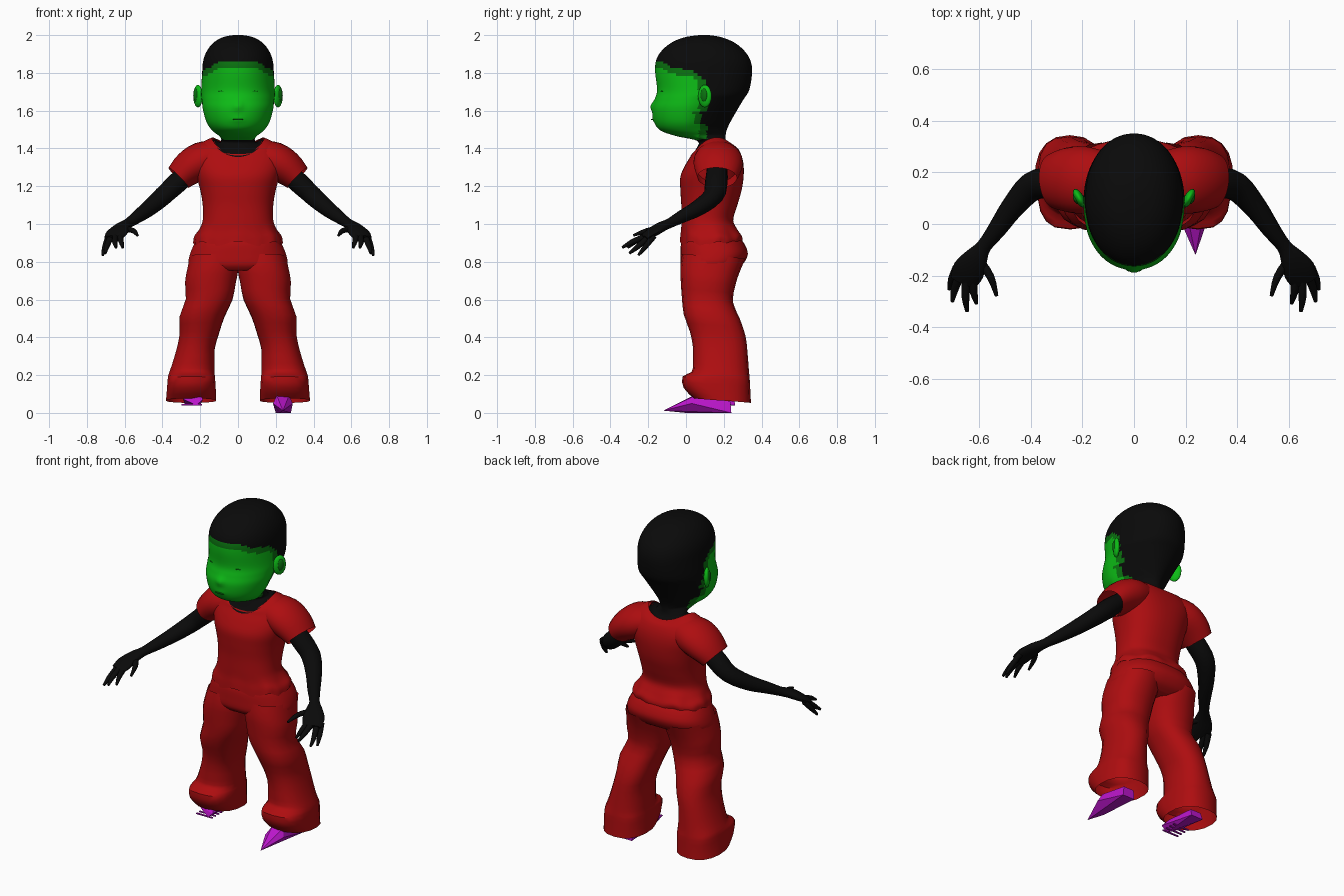
import bpy, bmesh, math
from mathutils import Vector

if "Cube" in bpy.data.objects:
    bpy.data.objects.remove(bpy.data.objects["Cube"])


def material(name, rgb):
    m = bpy.data.materials.new(name)
    m.diffuse_color = (*rgb, 1)
    m.use_nodes = True
    m.node_tree.nodes["Principled BSDF"].inputs["Base Color"].default_value = m.diffuse_color
    return m


BLACK = material("black", (0.003, 0.003, 0.003))
RED = material("red", (0.42, 0.004, 0.005))
GREEN = material("green", (0.004, 0.5, 0.008))
DARK = material("dark green", (0.003, 0.17, 0.005))
PURPLE = material("purple", (0.5, 0.008, 0.6))


def finish(name, bm, mats, rule=None, angle=50):
    bmesh.ops.recalc_face_normals(bm, faces=bm.faces)
    me = bpy.data.meshes.new(name)
    bm.to_mesh(me)
    bm.free()
    ob = bpy.data.objects.new(name, me)
    bpy.context.collection.objects.link(ob)
    for m in mats:
        me.materials.append(m)
    if rule:
        for p in me.polygons:
            p.material_index = rule(p.center)
    bpy.ops.object.select_all(action='DESELECT')
    bpy.context.view_layer.objects.active = ob
    ob.select_set(True)
    bpy.ops.object.shade_smooth_by_angle(angle=math.radians(angle))
    return ob


def smooth(rows, steps):
    """Catmull-Rom through rows of numbers"""
    out = []
    for i in range(len(rows) - 1):
        a, b, c, d = (rows[max(0, min(len(rows) - 1, i + k))] for k in (-1, 0, 1, 2))
        for s in range(steps):
            t = s / steps
            out.append([0.5 * (2*q + (r-p)*t + (2*p-5*q+4*r-w)*t*t + (3*q-p-3*r+w)*t**3)
                        for p, q, r, w in zip(a, b, c, d)])
    return out + [list(rows[-1])]


def skin(bm, rings, cap_start=False, cap_end=False):
    vs = [[bm.verts.new(p) for p in r] for r in rings]
    n = len(vs[0])
    for a, b in zip(vs, vs[1:]):
        for i in range(n):
            bm.faces.new((a[i], a[(i+1) % n], b[(i+1) % n], b[i]))
    if cap_start:
        bm.faces.new(vs[0])
    if cap_end:
        bm.faces.new(vs[-1])


def stack(name, rows, mats, n=32, steps=4, side=1, caps=(0, 0), warp=None, rule=None):
    """Horizontal rings: z, x min, x max, y front, y back, squareness, tilt, saddle"""
    rings = []
    for z, x0, x1, y0, y1, p, tilt, sad in smooth(rows, steps):
        ring = []
        for i in range(n):
            a = math.tau * (i + 0.5) / n
            c, s = math.cos(a), math.sin(a)
            v = Vector(((x0+x1)/2 + (x1-x0)/2 * math.copysign(abs(c)**(2/p), c),
                        (y0+y1)/2 + (y1-y0)/2 * math.copysign(abs(s)**(2/p), s),
                        z + tilt*s + sad*c*c))
            if warp:
                v = warp(v, a)
            v.x *= side
            ring.append(v)
        rings.append(ring)
    bm = bmesh.new()
    skin(bm, rings, *caps)
    return finish(name, bm, mats, rule)


def tube(bm, rows, side, n=12, steps=3, caps=(0, 1)):
    """Rings along a path: x, y, z, sideways radius, upright radius"""
    path = smooth(rows, steps)
    rings = []
    for k, (x, y, z, ra, rb) in enumerate(path):
        d = Vector(path[min(k+1, len(path)-1)][:3]) - Vector(path[max(k-1, 0)][:3])
        d.normalize()
        u = d.cross(Vector((0, 0, 1))).normalized()
        w = u.cross(d)
        ring = []
        for i in range(n):
            a = math.tau * i / n
            v = Vector((x, y, z)) + u * ra * math.cos(a) + w * rb * math.sin(a)
            v.x *= side
            ring.append(v)
        rings.append(ring)
    skin(bm, rings, *caps)


def blob(name, loc, size, mat, turn=0):
    bm = bmesh.new()
    bmesh.ops.create_uvsphere(bm, u_segments=16, v_segments=10, radius=1)
    for v in bm.verts:
        v.co = Vector(a*b for a, b in zip(v.co, size))
    ob = finish(name, bm, [mat])
    ob.location = loc
    ob.rotation_euler.z = turn
    return ob


def hull(name, pts, side=1, lift=0):
    bm = bmesh.new()
    for x, y, z in pts:
        bm.verts.new((x * side, y, z + lift))
    bmesh.ops.convex_hull(bm, input=bm.verts)
    return finish(name, bm, [PURPLE], angle=20)


# Head, neck and hair in one skin: z, half width, front, back, tilt, saddle
head = [(1.385, .14, .02, .25, .03, .06), (1.41, .105, .055, .225, .01, .02),
        (1.44, .09, .06, .212, 0, 0), (1.465, .11, -.05, .21, 0, 0),
        (1.495, .14, -.135, .215, 0, 0), (1.54, .17, -.168, .235, 0, 0),
        (1.61, .19, -.178, .275, 0, 0), (1.66, .195, -.165, .305, 0, 0),
        (1.71, .195, -.153, .335, 0, 0), (1.80, .19, -.163, .35, 0, 0),
        (1.86, .185, -.16, .343, 0, 0), (1.91, .168, -.135, .315, 0, 0),
        (1.955, .135, -.085, .265, 0, 0), (1.985, .09, -.02, .2, 0, 0),
        (1.998, .04, .05, .14, 0, 0), (2.0, .005, .09, .10, 0, 0)]


def head_warp(v, a):
    if 1.44 < v.z < 1.68 and v.y > 0:      # narrow nape
        v.x *= 1 - 0.4 * min(1, (1.68 - v.z) / .17) * min(1, v.y / .2) * min(1, (v.z - 1.44) / .03)
    if v.y < 0:                            # nose and lips
        v.y -= .014 * math.exp(-(v.x / .022)**2 - ((v.z - 1.625) / .025)**2)
        v.y -= .006 * math.exp(-(v.x / .035)**2 - ((v.z - 1.555) / .016)**2)
    return v


def face_rule(c):
    line = [(-.3, 1.87), (-.13, 1.86), (-.09, 1.835), (.03, 1.81), (.08, 1.78), (.13, 1.70)]
    top = 1.0
    for (a, za), (b, zb) in zip(line, line[1:]):
        if a <= c.y <= b:
            top = za + (zb - za) * (c.y - a) / (b - a)
    back = .11 if c.z > 1.6 else .08 if c.z > 1.53 else .11
    if c.z < 1.447 or c.z > top or c.y > back:
        return 0
    return 1 if c.z < top - .035 and c.y < back - .04 else 2


stack("head_and_neck", [(z, -w, w, f, b, 2.1, t, s) for z, w, f, b, t, s in head],
      [BLACK, GREEN, DARK], n=80, steps=5, caps=(0, 1), warp=head_warp, rule=face_rule)
blob("mouth_line", (0, -.179, 1.553), (.03, .006, .003), DARK)

# Shirt body with a ruffled hem and a scooped neckline
shirt = [(.895, .235, -.03, .295, 2.3, 0, 0), (.93, .23, -.028, .30, 2.3, 0, 0),
         (.97, .205, -.025, .275, 2.3, 0, 0), (1.02, .187, -.025, .25, 2.3, 0, 0),
         (1.10, .187, -.025, .272, 2.3, 0, 0), (1.18, .20, -.03, .295, 2.3, 0, 0),
         (1.25, .22, -.03, .305, 2.3, 0, 0), (1.31, .235, -.005, .305, 2.4, 0, 0),
         (1.36, .235, .025, .295, 2.4, 0, .01), (1.385, .19, .03, .275, 2.3, .015, .045),
         (1.39, .138, .03, .245, 2.1, .03, .065)]


def ruffle(v, a):
    k = max(0, (1.0 - v.z) / .1)
    r = 1 + k * .022 * math.sin(11 * a) * math.cos(4 * a)
    v.x *= r
    v.y = .13 + (v.y - .13) * r
    v.z += .012 * k * math.sin(7 * a)
    return v


stack("shirt", [(z, -w, w, f, b, p, t, s) for z, w, f, b, p, t, s in shirt],
      [RED], n=64, warp=ruffle)

# Hips
stack("trouser_hips", [(.93, -.21, .21, -.015, .28, 2.4, 0, 0), (.895, -.232, .232, -.027, .31, 2.4, 0, 0),
                       (.84, -.255, .255, -.03, .328, 2.4, 0, 0), (.785, -.262, .262, -.028, .30, 2.4, 0, 0),
                       (.755, -.22, .22, -.005, .25, 2.4, 0, 0)], [RED], caps=(1, 1))

# Trouser leg rows: z, inner x, outer x, front, back, squareness
leg = [(.83, .0, .255, -.02, .315, 2.3), (.76, -.003, .27, -.03, .285, 2.3),
       (.69, .01, .282, -.028, .262, 2.3), (.60, .028, .278, -.022, .248, 2.3),
       (.51, .07, .31, -.012, .285, 2.3), (.42, .10, .31, .02, .315, 2.3),
       (.34, .122, .325, .036, .325, 2.3), (.25, .122, .352, .036, .332, 2.3),
       (.205, .122, .368, .03, .336, 2.5), (.18, .12, .373, -.018, .338, 2.9),
       (.12, .116, .378, -.012, .341, 2.6), (.065, .114, .383, .04, .344, 2.3)]

for side, tag in ((1, "left"), (-1, "right")):
    stack("trouser_leg_" + tag, [r + (-.012, 0) for r in leg], [RED], n=18, steps=2, side=side)

    # Sleeve
    bm = bmesh.new()
    tube(bm, [(.10, .165, 1.36, .11, .085), (.19, .17, 1.335, .13, .10),
              (.26, .17, 1.295, .125, .092), (.315, .165, 1.245, .105, .075)],
         side, n=24, caps=(0, 0))
    finish("sleeve_" + tag, bm, [RED])

    # Arm, palm and fingers
    bm = bmesh.new()
    tube(bm, [(.24, .165, 1.29, .055, .05), (.32, .16, 1.22, .06, .055), (.395, .145, 1.15, .056, .05),
              (.47, .065, 1.085, .045, .043), (.53, -.02, 1.04, .036, .034), (.58, -.085, 1.005, .029, .026),
              (.61, -.13, .985, .046, .026), (.64, -.18, .955, .062, .024), (.66, -.225, .925, .052, .016)],
         side, n=16)
    fingers = [((.685, -.17, .935), (.705, -.215, .88), (.716, -.252, .835)),
               ((.675, -.20, .93), (.695, -.255, .88), (.703, -.30, .845)),
               ((.65, -.215, .935), (.652, -.285, .905), (.646, -.338, .875)),
               ((.625, -.205, .945), (.62, -.265, .91), (.61, -.308, .875)),
               ((.60, -.14, .975), (.555, -.205, .965), (.532, -.278, .94))]
    for a, b, c in fingers:
        tube(bm, [a + (.018, .016), b + (.015, .014), c + (.007, .007)], side, n=8)
    finish("arm_" + tag, bm, [BLACK])

    # Ear and closed eyelid
    blob("ear_" + tag, (side * .212, .10, 1.677), (.018, .04, .06), GREEN, -side * .5)
    blob("ear_hollow_" + tag, (side * .224, .095, 1.682), (.01, .02, .035), DARK, -side * .5)
    blob("eyelid_" + tag, (side * .075, -.131, 1.703), (.03, .006, .003), DARK, side * .22)

# Shoes: the left one has a long pointed toe, the right one a slatted sole
shoe = [(.185, .0, .05), (.205, .04, .092), (.27, .05, .092), (.29, .03, .05), (.22, .0, .0),
        (.20, .24, .0), (.28, .24, .0), (.27, .235, .06), (.20, .235, .06)]
hull("shoe_left", shoe + [(.238, -.12, .012)])
hull("shoe_right", [(x, y + .02, .04 + z * .65) for x, y, z in shoe], side=-1)
for i in range(4):
    y = .02 + i * .03
    hull("sole_slat_%d" % (i + 1), [(x, y + d, z) for x in (.19, .30) for d in (0, .01)
                                    for z in (.04, .046)], side=-1)
